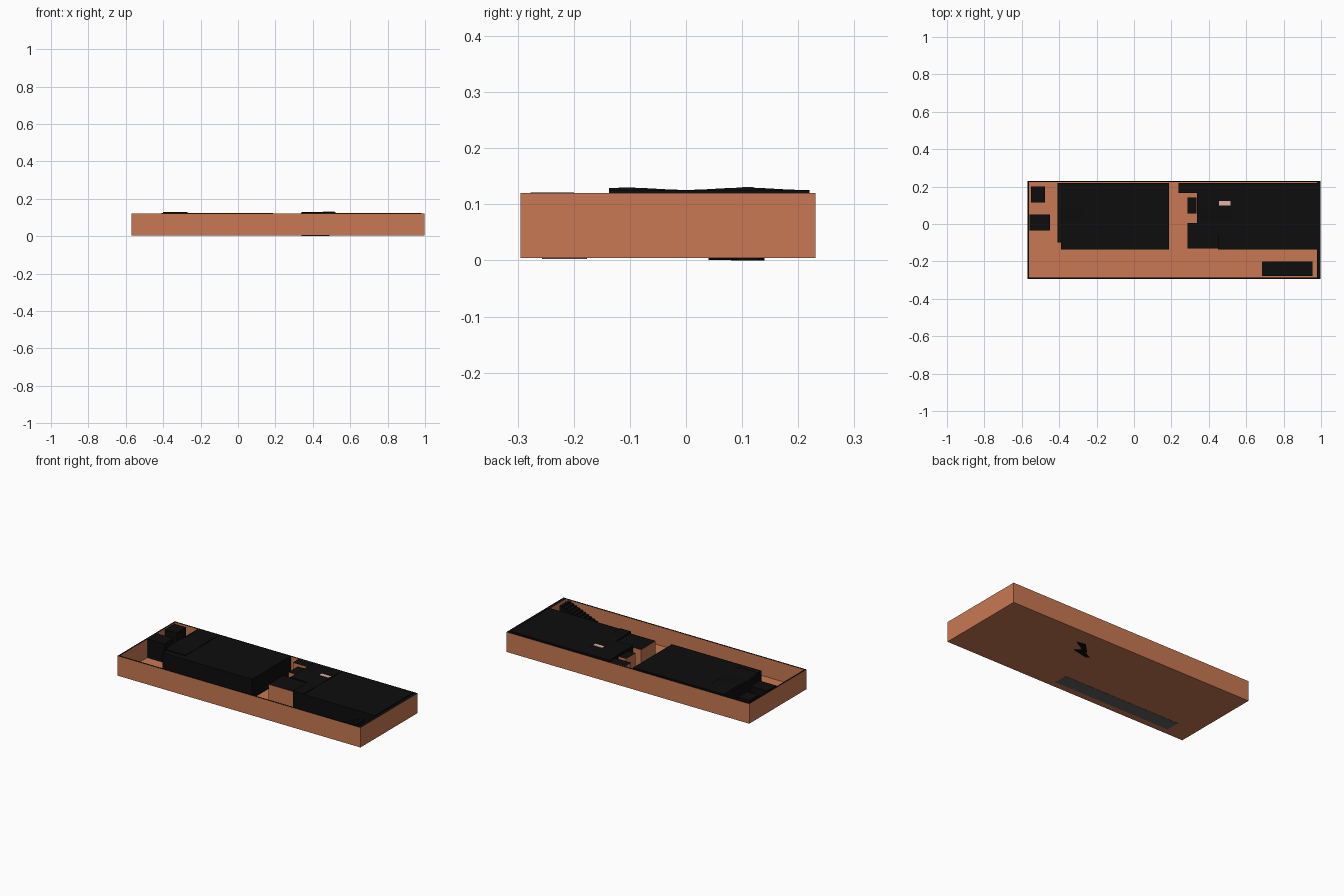
import bpy, bmesh, math

if "Cube" in bpy.data.objects:
    bpy.data.objects.remove(bpy.data.objects["Cube"])

def material(name, rgb):
    m = bpy.data.materials.new(name)
    m.diffuse_color = (*rgb, 1)
    m.use_nodes = True
    m.node_tree.nodes["Principled BSDF"].inputs["Base Color"].default_value = m.diffuse_color
    return m

CLAY = material("clay", (0.58, 0.19, 0.085))
BLACK = material("black", (0.004, 0.004, 0.004))
PINK = material("pink", (0.75, 0.45, 0.40))
GREY = material("grey", (0.12, 0.12, 0.12))

def box(name, x0, x1, y0, y1, z0, z1, mat):
    bm = bmesh.new()
    bmesh.ops.create_cube(bm, size=1)
    for v in bm.verts:
        v.co.x = x1 if v.co.x > 0 else x0
        v.co.y = y1 if v.co.y > 0 else y0
        v.co.z = z1 if v.co.z > 0 else z0
    return finish(name, bm, mat)

def finish(name, bm, mat):
    bmesh.ops.recalc_face_normals(bm, faces=bm.faces)
    me = bpy.data.meshes.new(name)
    bm.to_mesh(me)
    bm.free()
    ob = bpy.data.objects.new(name, me)
    bpy.context.collection.objects.link(ob)
    me.materials.append(mat)
    return ob

def prism(name, pts, axis, a, b, mat):
    """Extrude a 2D outline along an axis from a to b."""
    put = {"x": lambda p, t: (t, p[0], p[1]),
           "y": lambda p, t: (p[0], t, p[1]),
           "z": lambda p, t: (p[0], p[1], t)}[axis]
    bm = bmesh.new()
    f = bm.faces.new([bm.verts.new(put(p, a)) for p in pts])
    ext = bmesh.ops.extrude_face_region(bm, geom=[f])
    step = {"x": (b - a, 0, 0), "y": (0, b - a, 0), "z": (0, 0, b - a)}[axis]
    bmesh.ops.translate(bm, vec=step,
                        verts=[v for v in ext["geom"] if isinstance(v, bmesh.types.BMVert)])
    return finish(name, bm, mat)

def tray(name, x0, x1, y0, y1, z0, floor, top, t, t_right):
    """One-piece hollow tray with a dark rim."""
    ob = box(name, x0, x1, y0, y1, z0, top, CLAY)
    bm = bmesh.new()
    bm.from_mesh(ob.data)
    lid = max(bm.faces, key=lambda f: f.calc_center_median().z)
    rim = bmesh.ops.inset_region(bm, faces=[lid], thickness=t)["faces"]
    for v in lid.verts:
        if v.co.x > 0:
            v.co.x = x1 - t_right
    for f in rim:
        f.material_index = 1
    ext = bmesh.ops.extrude_face_region(bm, geom=[lid])["geom"]
    for v in ext:
        if isinstance(v, bmesh.types.BMVert):
            v.co.z = floor
    if lid.is_valid:
        bmesh.ops.delete(bm, geom=[lid], context="FACES_ONLY")
    bmesh.ops.recalc_face_normals(bm, faces=bm.faces)
    bm.to_mesh(ob.data)
    bm.free()
    ob.data.materials.append(BLACK)

# Outer shell with floor
tray("outer_shell", -0.57, 0.997, -0.295, 0.231, 0.004, 0.012, 0.12, 0.011, 0.018)

# Large dark blocks
box("left_block", -0.39, 0.187, -0.137, 0.22, 0.012, 0.125, BLACK)
box("left_block_edge", -0.41, -0.39, -0.1, 0.22, 0.012, 0.125, BLACK)
box("right_block_rear", 0.337, 0.98, 0.0, 0.22, 0.012, 0.125, BLACK)
box("right_block_front", 0.45, 0.98, -0.137, 0.0, 0.012, 0.125, BLACK)

# Gently waved covers on the block tops
def wave(y0, y1, n=24):
    ys = [y0 + (y1 - y0) * i / n for i in range(n + 1)]
    top = [(y, 0.1278 - 0.002 * math.cos(2 * math.pi * y / 0.21)) for y in ys]
    return [(y0, 0.12)] + top + [(y1, 0.12)]

prism("left_wave_cover", wave(-0.1, 0.22), "x", -0.40, -0.27, BLACK)
prism("right_wave_cover", wave(0.0, 0.22), "x", 0.34, 0.52, BLACK)
prism("front_wave_cover", wave(-0.137, 0.0), "x", 0.45, 0.52, BLACK)

# Small dark cabinets at the left end
box("rear_cabinet", -0.55, -0.475, 0.115, 0.2, 0.012, 0.122, BLACK)
box("side_cabinet", -0.559, -0.45, -0.035, 0.05, 0.012, 0.122, BLACK)

# Clay boxes with dark raised rims
for i, (x0, x1, y0, y1) in enumerate([(0.287, 0.45, -0.13, 0.005),
                                      (0.287, 0.335, 0.055, 0.142),
                                      (0.237, 0.337, 0.167, 0.22)]):
    tray(f"clay_box_{i + 1}", x0, x1, y0, y1, 0.012, 0.118, 0.12, 0.008, 0.008)

# Staircase descending from the right end
N = 14
run, rise = (0.955 - 0.685) / N, (0.121 - 0.012) / N
outline = [(0.955, 0.012), (0.685, 0.012)]
for i in range(N):
    outline += [(0.685 + i * run, 0.012 + (i + 1) * rise),
                (0.685 + (i + 1) * run, 0.012 + (i + 1) * rise)]
prism("staircase", outline, "y", -0.277, -0.2, BLACK)

# Pink plate, base strip and the pieces poking through the base
box("pink_plate", 0.455, 0.515, 0.1, 0.122, 0.125, 0.131, PINK)
box("base_strip", -0.44, 0.307, -0.257, -0.176, 0.003, 0.006, GREY)
prism("base_fin_a", [(0.34, 0.05), (0.36, 0.04), (0.45, 0.06), (0.42, 0.09)], "z", 0.001, 0.006, BLACK)
prism("base_fin_b", [(0.38, 0.08), (0.42, 0.09), (0.49, 0.13), (0.44, 0.14)], "z", 0.0, 0.006, BLACK)
